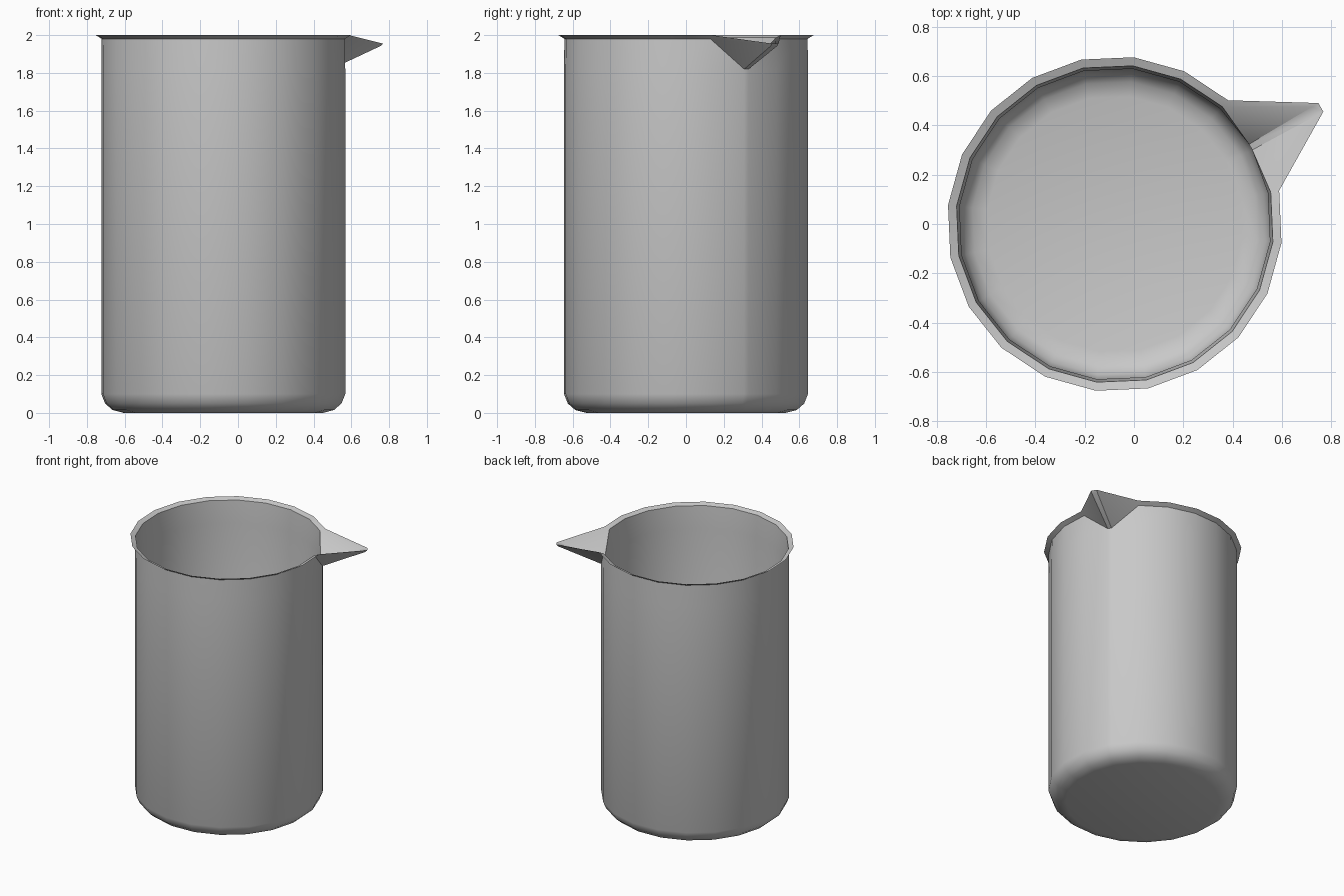
import bpy, bmesh, math

old = bpy.data.objects.get("Cube")
if old:
    bpy.data.objects.remove(old, do_unlink=True)

# Material
grey = bpy.data.materials.new("light grey")
grey.use_nodes = True
colour = (0.58, 0.58, 0.58, 1)
grey.diffuse_color = colour
grey.node_tree.nodes["Principled BSDF"].inputs["Base Color"].default_value = colour

CENTRE_X = -0.078
SPOUT = 29.5      # direction of the spout in degrees
HALF = 1.2        # half width of the spout fold in degrees

# Two columns form the spout fold, the others are 18 degrees apart
angles = [SPOUT - HALF, SPOUT + HALF] + [SPOUT + 18 * k for k in range(1, 20)]
COLS = len(angles)

# Wall section (radius, height): outer base, up over the rim, down the inside
section = [(0.53, 0), (0.59, 0.015), (0.63, 0.05), (0.65, 0.10), (0.65, 1.82),
           (0.648, 1.98), (0.68, 2.0), (0.645, 1.987),
           (0.633, 1.82), (0.633, 0.11), (0.615, 0.06), (0.58, 0.027), (0.52, 0.012)]
# Rim rings pulled outward at the spout
spout_tip = {5: (0.945, 1.942), 6: (0.96, 1.955), 7: (0.93, 1.953)}

bm = bmesh.new()
rings = []
for i, point in enumerate(section):
    ring = []
    for j, angle in enumerate(angles):
        r, z = spout_tip.get(i, point) if j < 2 else point
        a = math.radians(angle)
        ring.append(bm.verts.new((CENTRE_X + r * math.cos(a), r * math.sin(a), z)))
    rings.append(ring)

for i in range(len(rings) - 1):
    for j in range(COLS):
        k = (j + 1) % COLS
        a, b, c, d = rings[i][j], rings[i][k], rings[i + 1][k], rings[i + 1][j]
        # Spout sides fold from the rim down to the wall below the lip
        if i in (4, 7) and j in (1, COLS - 1):
            if (i == 4) == (j == 1):
                tris = ((a, b, c), (a, c, d))
            else:
                tris = ((a, b, d), (b, c, d))
            for t in tris:
                bm.faces.new(t)
        else:
            bm.faces.new((a, b, c, d))

# Base underside and inside floor
bm.faces.new(rings[0])
bm.faces.new(rings[-1])
bmesh.ops.recalc_face_normals(bm, faces=bm.faces[:])

mesh = bpy.data.meshes.new("beaker")
bm.to_mesh(mesh)
bm.free()
mesh.materials.append(grey)
beaker = bpy.data.objects.new("beaker", mesh)
bpy.context.collection.objects.link(beaker)

# Smooth walls with crisp rim and spout
bpy.ops.object.select_all(action='DESELECT')
beaker.select_set(True)
bpy.context.view_layer.objects.active = beaker
bpy.ops.object.shade_smooth_by_angle(angle=math.radians(30))
